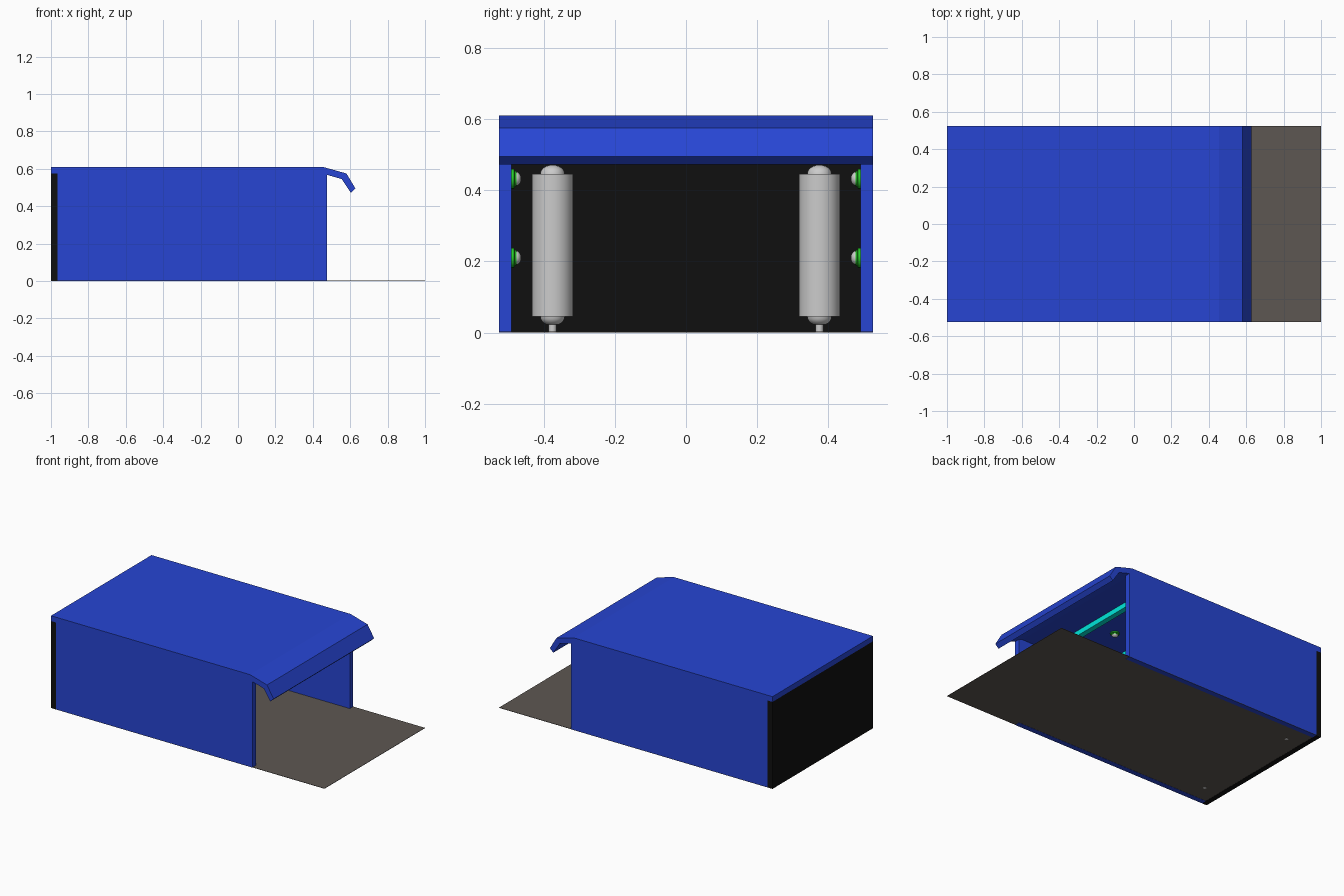
import bpy, bmesh, math
from mathutils import Matrix

if "Cube" in bpy.data.objects:
    bpy.data.objects.remove(bpy.data.objects["Cube"])


def material(name, rgb):
    m = bpy.data.materials.new(name)
    m.diffuse_color = (*rgb, 1)
    m.use_nodes = True
    m.node_tree.nodes["Principled BSDF"].inputs["Base Color"].default_value = m.diffuse_color
    return m


BLUE = material("blue_panel", (0.02, 0.06, 0.65))
BLACK = material("black_panel", (0.005, 0.005, 0.005))
FLOOR = material("floor_brown", (0.11, 0.095, 0.085))
GREEN = material("green_ring", (0.02, 0.6, 0.02))
CYAN = material("cyan_bar", (0.0, 0.8, 0.7))


def finish(name, bm, mat=None, smooth=False):
    bmesh.ops.recalc_face_normals(bm, faces=bm.faces)
    me = bpy.data.meshes.new(name)
    bm.to_mesh(me)
    bm.free()
    ob = bpy.data.objects.new(name, me)
    bpy.context.collection.objects.link(ob)
    if mat:
        me.materials.append(mat)
    if smooth:
        bpy.ops.object.select_all(action='DESELECT')
        ob.select_set(True)
        bpy.context.view_layer.objects.active = ob
        bpy.ops.object.shade_smooth_by_angle(angle=math.radians(35))
    return ob


def box(name, lo, hi, mat):
    bm = bmesh.new()
    bmesh.ops.create_cube(bm, size=1)
    for v in bm.verts:
        v.co = [l + (c + 0.5) * (h - l) for l, h, c in zip(lo, hi, v.co)]
    return finish(name, bm, mat)


def lathe(name, profile, mat, matrix, steps=32):
    """Spin (radius, height) points around z, then place with matrix."""
    bm = bmesh.new()
    vs = [bm.verts.new((r, 0, z)) for r, z in profile]
    es = [bm.edges.new(p) for p in zip(vs, vs[1:])]
    bmesh.ops.spin(bm, geom=vs + es, cent=(0, 0, 0), axis=(0, 0, 1),
                   angle=2 * math.pi, steps=steps)
    bmesh.ops.remove_doubles(bm, verts=bm.verts, dist=1e-5)
    bmesh.ops.transform(bm, matrix=matrix, verts=bm.verts)
    return finish(name, bm, mat, True)


# Floor, rear wall and side walls
box("floor", (-1, -0.525, 0.001), (1, 0.525, 0.003), FLOOR)
box("rear_wall", (-1, -0.525, 0), (-0.965, 0.525, 0.575), BLACK)
for side, lo, hi in (("front", -0.525, -0.49), ("back", 0.49, 0.525)):
    box(side + "_side_wall", (-0.965, lo, 0), (0.475, hi, 0.576), BLUE)

# Roof with bent canopy lip, extruded along y
outline = [(-1, 0.61), (0.455, 0.61), (0.58, 0.575), (0.628, 0.495),
           (0.603, 0.472), (0.555, 0.545), (0.45, 0.575), (-1, 0.575)]
bm = bmesh.new()
face = bm.faces.new([bm.verts.new((x, -0.525, z)) for x, z in outline])
ext = bmesh.ops.extrude_face_region(bm, geom=[face])
bmesh.ops.translate(bm, vec=(0, 1.05, 0),
                    verts=[g for g in ext["geom"] if isinstance(g, bmesh.types.BMVert)])
finish("roof", bm, BLUE)

# Standing tanks with domed ends and a foot pipe
R = 0.0575
dome = [(R * 0.6 * math.cos(a), 0.026 * math.sin(a))
        for a in (math.radians(15 * i) for i in range(7))]
tank = ([(0, 0), (0.011, 0), (0.011, 0.022)]
        + [(r, 0.045 - h) for r, h in dome[4::-1]]
        + [(R, 0.045), (R, 0.445)]
        + [(r, 0.445 + h) for r, h in dome[:-1]] + [(0, 0.471)])
for y in (-0.375, 0.375):
    lathe("tank", tank, None, Matrix.Translation((-0.86, y, 0)))


def nozzle(matrix):
    # Stepped green ring with a grey half-round head
    lathe("nozzle_ring", [(0, 0), (0.028, 0), (0.028, 0.007), (0.022, 0.009),
                          (0.022, 0.014), (0, 0.014)], GREEN, matrix, 24)
    head = [(0.02 * math.cos(a), 0.012 + 0.015 * math.sin(a))
            for a in (math.radians(18 * i) for i in range(5))]
    lathe("nozzle_head", [(0, 0.012)] + head + [(0, 0.027)], None, matrix, 24)


# Nozzles on both walls and the ceiling
for x in (0.08, -0.29, -0.66):
    for s in (-1, 1):
        for z in (0.21, 0.432):
            nozzle(Matrix.Translation((x, s * 0.49, z))
                   @ Matrix.Rotation(s * math.pi / 2, 4, 'X'))
        nozzle(Matrix.Translation((x, s * 0.08, 0.575))
               @ Matrix.Rotation(math.pi, 4, 'X'))

# Ceiling light bars
for x in (0.25, -0.12, -0.49):
    box("ceiling_bar", (x - 0.018, -0.49, 0.542), (x + 0.018, 0.49, 0.576), CYAN)
